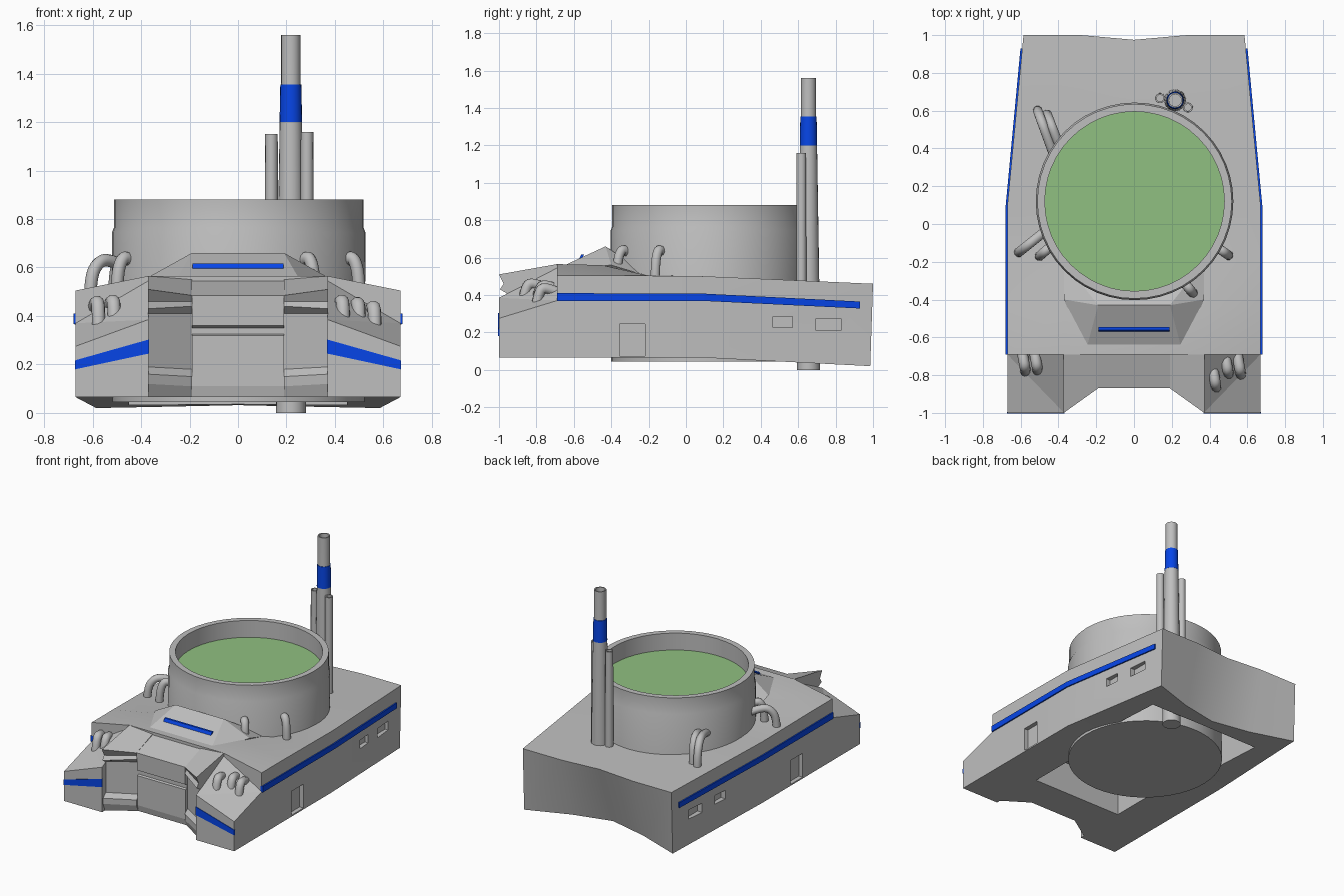
import bpy, bmesh, math
from mathutils import Vector

if "Cube" in bpy.data.objects:
    bpy.data.objects.remove(bpy.data.objects["Cube"])


def material(name, rgb):
    m = bpy.data.materials.new(name)
    m.diffuse_color = (*rgb, 1)
    m.use_nodes = True
    m.node_tree.nodes["Principled BSDF"].inputs["Base Color"].default_value = m.diffuse_color
    return m


GREY = material("hull grey", (0.52, 0.52, 0.52))
BLUE = material("stripe blue", (0.002, 0.06, 0.8))
GREEN = material("liquid green", (0.28, 0.53, 0.22))


def finish(name, bm, mat=GREY, smooth=False):
    bmesh.ops.recalc_face_normals(bm, faces=bm.faces)
    me = bpy.data.meshes.new(name)
    bm.to_mesh(me)
    bm.free()
    ob = bpy.data.objects.new(name, me)
    bpy.context.collection.objects.link(ob)
    me.materials.append(mat)
    if smooth:
        select(ob)
        bpy.ops.object.shade_smooth_by_angle(angle=math.radians(35))
    return ob


def select(ob):
    bpy.ops.object.select_all(action='DESELECT')
    ob.select_set(True)
    bpy.context.view_layer.objects.active = ob


def convex(name, pts, mat=GREY):
    bm = bmesh.new()
    vs = [bm.verts.new(p) for p in pts]
    bmesh.ops.convex_hull(bm, input=vs)
    bmesh.ops.dissolve_limit(bm, angle_limit=0.01, verts=bm.verts, edges=bm.edges)
    return finish(name, bm, mat)


def box(name, x0, x1, y0, y1, z0, z1, mat=GREY):
    return convex(name, [(x, y, z) for x in (x0, x1) for y in (y0, y1) for z in (z0, z1)], mat)


def loft(name, rings, mat=GREY, strip_caps=False):
    """Closed rings joined in order; ends capped."""
    bm = bmesh.new()
    vr = [[bm.verts.new(p) for p in r] for r in rings]
    n = len(vr[0])
    for a, b in zip(vr, vr[1:]):
        for i in range(n):
            j = (i + 1) % n
            bm.faces.new((a[i], a[j], b[j], b[i]))
    for r in (vr[0], vr[-1]):
        if strip_caps:
            for i in range(n // 2 - 1):
                bm.faces.new((r[i], r[i + 1], r[n - 2 - i], r[n - 1 - i]))
        else:
            bm.faces.new(r)
    return finish(name, bm, mat)


def lathe(name, prof, cx, cy, n, mat=GREY):
    bm = bmesh.new()
    rings = []
    for r, z in prof:
        if r == 0:
            rings.append([bm.verts.new((cx, cy, z))] * n)
        else:
            rings.append([bm.verts.new((cx + r * math.cos(2 * math.pi * i / n),
                                        cy + r * math.sin(2 * math.pi * i / n), z)) for i in range(n)])
    for a, b in zip(rings, rings[1:]):
        for i in range(n):
            j = (i + 1) % n
            bm.faces.new(list(dict.fromkeys((a[i], a[j], b[j], b[i]))))
    return finish(name, bm, mat, True)


def tube(name, pts, r=0.026):
    cu = bpy.data.curves.new(name, 'CURVE')
    cu.dimensions = '3D'
    cu.bevel_depth, cu.bevel_resolution, cu.use_fill_caps = r, 3, True
    sp = cu.splines.new('NURBS')
    sp.points.add(len(pts) - 1)
    for p, c in zip(sp.points, pts):
        p.co = (*c, 1)
    sp.order_u, sp.use_endpoint_u, sp.resolution_u = 3, True, 5
    ob = bpy.data.objects.new(name, cu)
    bpy.context.collection.objects.link(ob)
    cu.materials.append(GREY)
    select(ob)
    bpy.ops.object.convert(target='MESH')
    bpy.ops.object.shade_smooth_by_angle(angle=math.radians(50))


def cut(ob, cutters):
    for c in cutters:
        m = ob.modifiers.new("cut", 'BOOLEAN')
        m.operation, m.object, m.solver = 'DIFFERENCE', c, 'EXACT'
        select(ob)
        bpy.ops.object.modifier_apply(modifier="cut")
        bpy.data.objects.remove(c)


# main hull: cross-sections along y; yt, yb are (centre, mid, corner) depths
def section(y, xi, wo, zi, zo, zb=(0.065,) * 3, yt=None, yb=None):
    yt, yb = yt or (y,) * 3, yb or (y,) * 3
    top = [(-wo, yt[2], zo), (-xi, yt[1], zi), (0, yt[0], zi), (xi, yt[1], zi), (wo, yt[2], zo)]
    bot = [(wo, yb[2], zb[2]), (xi, yb[1], zb[1]), (0, yb[0], zb[0]), (-xi, yb[1], zb[1]), (-wo, yb[2], zb[2])]
    return top + bot


hull = loft("hull", [
    section(-0.69, 0.37, 0.67, 0.565, 0.505),
    section(-0.45, 0.37, 0.67, 0.56, 0.505),
    section(-0.2, 0.37, 0.67, 0.505, 0.503),
    section(0.1, 0.3, 0.67, 0.5, 0.5),
    section(1.0, 0.28, 0.585, 0.46, 0.46, (0.032, 0.026, 0.02), (0.975, 1, 1), (0.82, 0.88, 0.985))],
    strip_caps=True)

# hollow underside, recessed doors and windows
cutters = [box("front_cavity_cutter", -0.36, 0.36, -0.6, 0.1, -0.2, 0.3),
           box("rear_cavity_cutter", -0.45, 0.45, 0.0, 0.735, -0.2, 0.3)]
for s in (-1, 1):
    for d, y0, y1, z0, z1 in ((0.64, -0.355, -0.22, 0.075, 0.245),
                              (0.6, 0.465, 0.57, 0.225, 0.285),
                              (0.577, 0.695, 0.83, 0.21, 0.275)):
        cutters.append(box("recess_cutter", s * d, s * 0.75, y0, y1, z0, z1))
cut(hull, cutters)
select(hull)
bpy.ops.object.shade_smooth_by_angle(angle=math.radians(25))

# centre front gate with deck above
gate_prof = [(-0.85, 0.065), (-0.86, 0.11), (-0.86, 0.32), (-0.845, 0.325), (-0.845, 0.35),
             (-0.865, 0.36), (-0.868, 0.485), (-0.69, 0.545), (-0.6, 0.56), (-0.6, 0.065)]
loft("front_gate", [[(x, y, z) for y, z in gate_prof] for x in (-0.19, 0.19)])

inner = [(-0.85, 0.065), (-0.87, 0.11), (-0.87, 0.15), (-0.84, 0.18), (-0.84, 0.41),
         (-0.87, 0.44), (-0.85, 0.46), (-0.87, 0.485), (-0.69, 0.55), (-0.69, 0.065)]
outer = [(-0.97, 0.065), (-0.99, 0.12), (-0.99, 0.16), (-0.96, 0.19), (-0.96, 0.41),
         (-0.995, 0.43), (-0.975, 0.46), (-1.0, 0.51), (-0.69, 0.565), (-0.69, 0.065)]
for s in (-1, 1):
    side = "right" if s > 0 else "left"
    # ribbed cheeks beside the gate
    loft(side + "_front_cheek", [[(s * 0.19, y, z) for y, z in inner],
                                 [(s * 0.372, y, z) for y, z in outer]])
    # sloping front pods, dished along the diagonal, and their stripes
    for part, corner in (("outer", (0.67, -1, 0.275)), ("inner", (0.37, -0.69, 0.545))):
        tops = [corner, (0.37, -1, 0.385), (0.67, -0.69, 0.37)]
        convex(f"{side}_{part}_pod", [(s * x, y, h) for x, y, z in tops for h in (z, 0.065)])
    convex(side + "_front_stripe", [(s * x, y, z) for y in (-1.004, -0.996) for x, z in (
        (0.672, 0.18), (0.672, 0.217), (0.368, 0.245), (0.368, 0.303))], BLUE)
    # side stripe follows the hull bend
    loft(side + "_side_stripe", [[(s * (x - 0.01), y, a), (s * (x + 0.009), y, a),
                                  (s * (x + 0.009), y, b), (s * (x - 0.01), y, b)]
                                 for x, y, a, b in ((0.67, -0.69, 0.367, 0.41), (0.67, 0.1, 0.368, 0.407),
                                                    (0.592, 0.93, 0.328, 0.365))], BLUE)

# raised visor on the deck
convex("visor", [(s * x, y, z) for s in (-1, 1) for x, y, z in (
    (0.19, -0.43, 0.66), (0.19, -0.55, 0.605), (0.19, -0.575, 0.57), (0.26, -0.69, 0.54),
    (0.37, -0.4, 0.56), (0.37, -0.2, 0.5), (0.19, -0.2, 0.51))])
convex("visor_stripe", [(x, y, z) for x in (-0.187, 0.187) for y, z in (
    (-0.545, 0.616), (-0.57, 0.572), (-0.582, 0.572), (-0.56, 0.616))], BLUE)

# round tank with liquid surface
lathe("tank", [(0, 0.045), (0.52, 0.045), (0.523, 0.745), (0.515, 0.765), (0.515, 0.88),
               (0.475, 0.88), (0.475, 0.755), (0, 0.755)], 0.003, 0.12, 48)
lathe("tank_liquid", [(0, 0.76), (0.476, 0.76), (0.476, 0.752), (0, 0.752)], 0.003, 0.12, 48, GREEN)

# chimney, blue band and side pipes
lathe("chimney", [(0, 0), (0.062, 0), (0.058, 0.45), (0.046, 1.2), (0.04, 1.36), (0.04, 1.56),
                  (0.032, 1.56), (0.032, 1.4), (0, 1.4)], 0.218, 0.655, 20)
lathe("chimney_band", [(0.04, 1.2), (0.0465, 1.2), (0.0435, 1.355), (0.036, 1.355)], 0.218, 0.655, 20, BLUE)
for x, y, z in ((0.138, 0.666, 1.15), (0.285, 0.617, 1.16)):
    lathe("chimney_pipe", [(0, 0.4), (0.027, 0.4), (0.026, z), (0.018, z), (0.018, z - 0.08), (0, z - 0.08)],
          x, y, 14)

# hoses from deck to tank: foot point, tank point, top height
for a, b, h in (((-0.61, -0.15), (-0.46, -0.03), 0.65), ((-0.5, -0.17), (-0.42, -0.1), 0.66),
                ((-0.51, 0.6), (-0.43, 0.38), 0.66), ((-0.46, 0.58), (-0.39, 0.4), 0.66),
                ((0.5, -0.165), (0.42, -0.11), 0.66), ((0.315, -0.37), (0.25, -0.29), 0.66)):
    a, b = Vector(a), Vector(b)
    q = a.lerp(b, 0.25)
    tube("tank_hose", [(*a, 0.46), (*a, 0.56), (*q, h - 0.02), (*a.lerp(b, 0.6), h - 0.02), (*b, h - 0.05)])

# short hoses on the front pods
for x, y, z in ((-0.575, -0.77, 0.45), (-0.51, -0.77, 0.455), (0.565, -0.79, 0.43),
                (0.5, -0.79, 0.445), (0.435, -0.86, 0.455)):
    tube("pod_hose", [(x - 0.02, y + 0.11, z - 0.02), (x - 0.01, y + 0.05, z + 0.01),
                      (x, y, z), (x, y - 0.015, z - 0.13)], 0.028)
